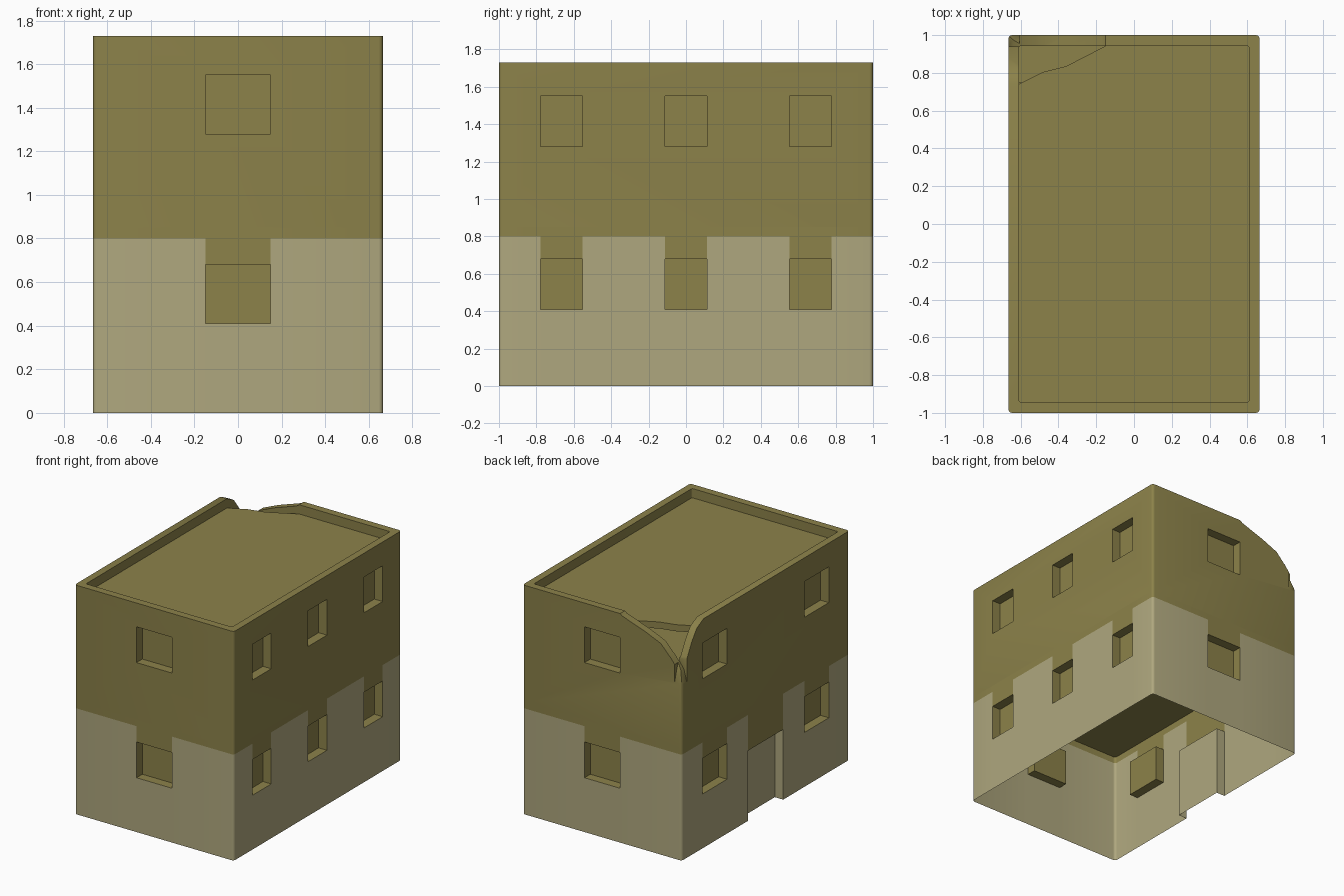
import bpy, bmesh, math
from mathutils import Vector

if "Cube" in bpy.data.objects:
    bpy.data.objects.remove(bpy.data.objects["Cube"])

HX, HY, R = 0.665, 1.0, 0.02          # half width, half length, corner radius
MID, TOP, ROOF = 0.85, 1.73, 1.66     # storey split, parapet top, roof deck
T, DEPTH = 0.055, 0.07                # wall thickness, niche depth
PAINT = 0.8                           # top of the pale band
LOW, UP = (0.41, 0.68), (1.28, 1.55)  # window sill and head heights
DOOR = (-0.21, 0.21, 0.0, 0.53)


def material(name, rgb):
    m = bpy.data.materials.new(name)
    m.diffuse_color = (*rgb, 1)
    m.use_nodes = True
    m.node_tree.nodes["Principled BSDF"].inputs["Base Color"].default_value = m.diffuse_color
    return m


MATS = [material("olive_plaster", (0.262, 0.223, 0.068)),
        material("pale_plaster", (0.43, 0.39, 0.21))]

# Openings along each wall: (start, end)
SIDES = {
    "front": [(-0.148, 0.148)],
    "back": [(-0.148, 0.148)],
    "right": [(c - 0.112, c + 0.112) for c in (-0.665, 0, 0.665)],
    "left": [(-0.755, -0.465), (0.46, 0.75)],
}


def wall_point(side, u, z, d=0.0):
    return Vector({"front": (u, -HY + d, z), "back": (u, HY - d, z),
                   "right": (HX - d, u, z), "left": (-HX + d, u, z)}[side])


def outward(side):
    return wall_point(side, 0, 0, 0) - wall_point(side, 0, 0, 1)


def quad(bm, pts, ref, mat):
    f = bm.faces.new([bm.verts.new(p) for p in pts])
    f.normal_update()
    if f.normal.dot(ref) < 0:
        f.normal_flip()
    f.material_index = mat


def niche(bm, side, a, b, lo, hi, mat):
    ring = [(a, lo), (b, lo), (b, hi), (a, hi)]
    quad(bm, [wall_point(side, u, z, DEPTH) for u, z in ring], outward(side), mat)
    mid = wall_point(side, (a + b) / 2, (lo + hi) / 2, DEPTH / 2)
    for i in range(4):
        (u, z), (v, w) = ring[i], ring[(i + 1) % 4]
        if z == w == 0:
            continue
        pts = [wall_point(side, u, z), wall_point(side, v, w),
               wall_point(side, v, w, DEPTH), wall_point(side, u, z, DEPTH)]
        quad(bm, pts, mid - sum(pts, Vector()) / 4, mat)


def finish(bm, name):
    me = bpy.data.meshes.new(name)
    bmesh.ops.remove_doubles(bm, verts=bm.verts, dist=1e-5)
    bm.to_mesh(me)
    bm.free()
    for m in MATS:
        me.materials.append(m)
    ob = bpy.data.objects.new(name, me)
    bpy.context.collection.objects.link(ob)
    return ob


def prism(name, pts, lo, hi, axis="z"):
    place = {"z": lambda p, t: (p[0], p[1], t), "y": lambda p, t: (p[0], t, p[1]),
             "x": lambda p, t: (t, p[0], p[1])}[axis]
    bm = bmesh.new()
    a, b = [[bm.verts.new(place(p, t)) for p in pts] for t in (lo, hi)]
    bm.faces.new(a)
    bm.faces.new(b)
    for i in range(len(pts)):
        j = (i + 1) % len(pts)
        bm.faces.new((a[i], a[j], b[j], b[i]))
    bmesh.ops.recalc_face_normals(bm, faces=bm.faces)
    return finish(bm, name)


def rounded(hx, hy, r, n=4):
    pts = []
    for k, (sx, sy) in enumerate([(1, 1), (-1, 1), (-1, -1), (1, -1)]):
        for i in range(n + 1):
            t = math.pi / 2 * (k + i / n)
            pts.append((sx * (hx - r) + r * math.cos(t), sy * (hy - r) + r * math.sin(t)))
    return pts


def cut(target, cutter):
    cutter.hide_render = True
    mod = target.modifiers.new("cut", "BOOLEAN")
    mod.operation, mod.solver, mod.object = "DIFFERENCE", "EXACT", cutter
    bpy.context.view_layer.objects.active = target
    bpy.ops.object.modifier_apply(modifier=mod.name)
    bpy.data.objects.remove(cutter)


def smooth(ob):
    bpy.ops.object.select_all(action="DESELECT")
    ob.select_set(True)
    bpy.context.view_layer.objects.active = ob
    bpy.ops.object.shade_smooth_by_angle(angle=math.radians(35))


# Ground storey: thin open shell, pale below PAINT except above openings
zs = [0, LOW[0], DOOR[3], LOW[1], PAINT, MID]
bm = bmesh.new()
for side, spans in SIDES.items():
    half = (HX if side in ("front", "back") else HY) - R
    holes = [(a, b, *LOW) for a, b in spans] + ([DOOR] if side == "left" else [])
    us = sorted({-half, half} | {u for h in holes for u in h[:2]})
    for a, b in zip(us, us[1:]):
        for lo, hi in zip(zs, zs[1:]):
            u, z = (a + b) / 2, (lo + hi) / 2
            column = [h for h in holes if h[0] < u < h[1]]
            if any(h[2] < z < h[3] for h in column):
                continue
            pale = z < PAINT and not any(z > h[2] for h in column)
            quad(bm, [wall_point(side, *p) for p in ((a, lo), (b, lo), (b, hi), (a, hi))],
                 outward(side), int(pale))
    for h in holes:
        niche(bm, side, *h, int(h is DOOR))
outline = rounded(HX, HY, R)
for i, (p, q) in enumerate(zip(outline, outline[1:])):
    if i % 5 == 4:
        continue                      # flat wall between two corners
    for lo, hi in zip(zs, zs[1:]):
        quad(bm, [(*p, lo), (*q, lo), (*q, hi), (*p, hi)], Vector((*p, 0)), int(hi <= PAINT))
smooth(finish(bm, "ground_storey"))

# Upper storey: hollow block with a sunken roof deck
upper = prism("upper_storey", outline, MID, TOP)
inner = rounded(HX - T, HY - T - 0.002, 0.012)
cut(upper, prism("room_cutter", inner, 0.9, ROOF - 0.05))
cut(upper, prism("deck_cutter", inner, ROOF, TOP + 0.1))

# Broken corner: deck hole, then back wall and left wall edges
cut(upper, prism("deck_hole_cutter", [(-0.61, 0.74), (-0.48, 0.805), (-0.36, 0.835),
                                      (-0.15, 0.943), (-0.61, 0.943)], 1.5, TOP + 0.1))
cut(upper, prism("back_break_cutter", [(-0.15, 1.8), (-0.15, 1.73), (-0.17, 1.715), (-0.36, 1.65),
                                       (-0.49, 1.595), (-0.58, 1.5), (-0.64, 1.42), (-0.665, 1.33),
                                       (-0.7, 1.22), (-0.8, 1.22), (-0.8, 1.8)],
                 0.94, 1.1, "y"))
cut(upper, prism("left_break_cutter", [(0.735, 1.8), (0.74, 1.73), (0.82, 1.69), (0.88, 1.61),
                                       (0.935, 1.51), (0.975, 1.42), (1.0, 1.33), (1.03, 1.22),
                                       (1.1, 1.22), (1.1, 1.8)],
                 -0.8, -0.605, "x"))

# Upper windows: holes through the wall, lined with closed niches
bm = bmesh.new()
for side, spans in SIDES.items():
    axis = "y" if side in ("front", "back") else "x"
    k = 1 if axis == "y" else 0
    ends = sorted(wall_point(side, 0, 0, d)[k] for d in (-0.05, DEPTH))
    for a, b in spans:
        cut(upper, prism("window_cutter", [(a, UP[0]), (b, UP[0]), (b, UP[1]), (a, UP[1])],
                         *ends, axis))
        niche(bm, side, a, b, *UP, 0)
smooth(upper)
finish(bm, "upper_window_niches")
